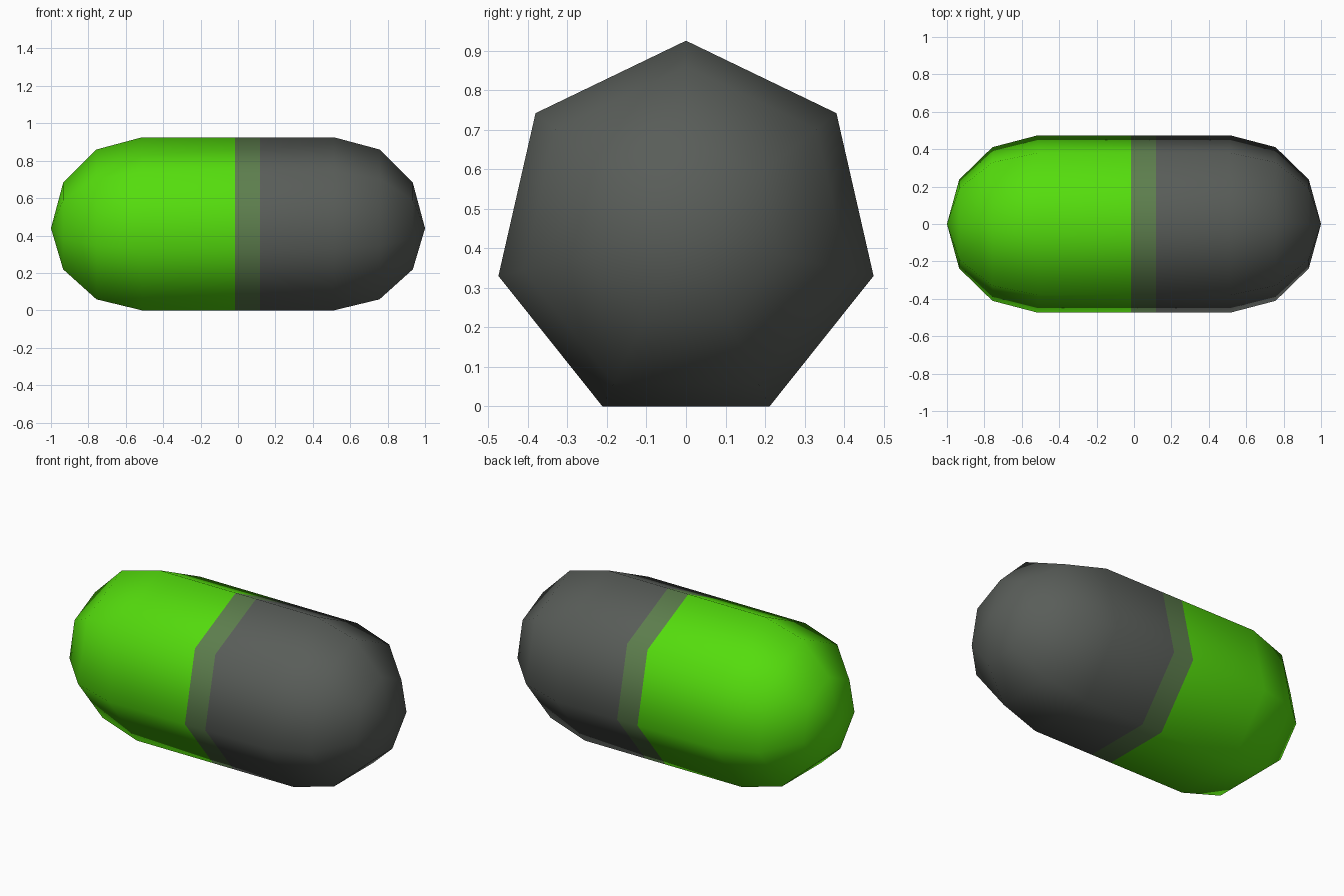
import bpy, bmesh, math

if "Cube" in bpy.data.objects:
    bpy.data.objects.remove(bpy.data.objects["Cube"])

SIDES = 7
R = 2 * 0.4625 / (1 + math.cos(math.pi / SIDES))   # heptagon 0.925 tall
ZC = R * math.cos(math.pi / SIDES)                 # axis height, flat side down
STRAIGHT = 1 - R                                   # half length of the tube
SEAM, BAND_END = -0.015, 0.118


def material(name, rgb):
    m = bpy.data.materials.new(name)
    m.diffuse_color = (*rgb, 1)
    m.use_nodes = True
    m.node_tree.nodes["Principled BSDF"].inputs["Base Color"].default_value = m.diffuse_color
    return m


# Profile: rounded end, tube with colour seams, rounded end
dome = [(STRAIGHT + R * math.sin(math.radians(a)), R * math.cos(math.radians(a)))
        for a in (0, 30, 60)]
profile = [(-x, r) for x, r in reversed(dome)] + [(SEAM, R), (BAND_END, R)] + dome

bm = bmesh.new()
rings = []
for x, r in profile:
    rings.append([bm.verts.new((x, r * math.sin(2 * math.pi * i / SIDES),
                                ZC + r * math.cos(2 * math.pi * i / SIDES)))
                  for i in range(SIDES)])
tips = [bm.verts.new((-1, 0, ZC)), bm.verts.new((1, 0, ZC))]
for i in range(SIDES):
    j = (i + 1) % SIDES
    for a, b in zip(rings, rings[1:]):
        bm.faces.new((a[i], a[j], b[j], b[i]))
    bm.faces.new((tips[0], rings[0][j], rings[0][i]))
    bm.faces.new((tips[1], rings[-1][i], rings[-1][j]))
bmesh.ops.recalc_face_normals(bm, faces=bm.faces)

# Colours by position along the capsule, smooth all over
for f in bm.faces:
    x = f.calc_center_median().x
    f.material_index = 0 if x < SEAM else 1 if x < BAND_END else 2
    f.smooth = True

mesh = bpy.data.meshes.new("capsule")
bm.to_mesh(mesh)
bm.free()
for m in (material("bright green", (0.09, 0.72, 0.004)),
          material("grey green overlap", (0.11, 0.21, 0.075)),
          material("dark grey", (0.10, 0.11, 0.10))):
    mesh.materials.append(m)
bpy.context.collection.objects.link(bpy.data.objects.new("capsule", mesh))
